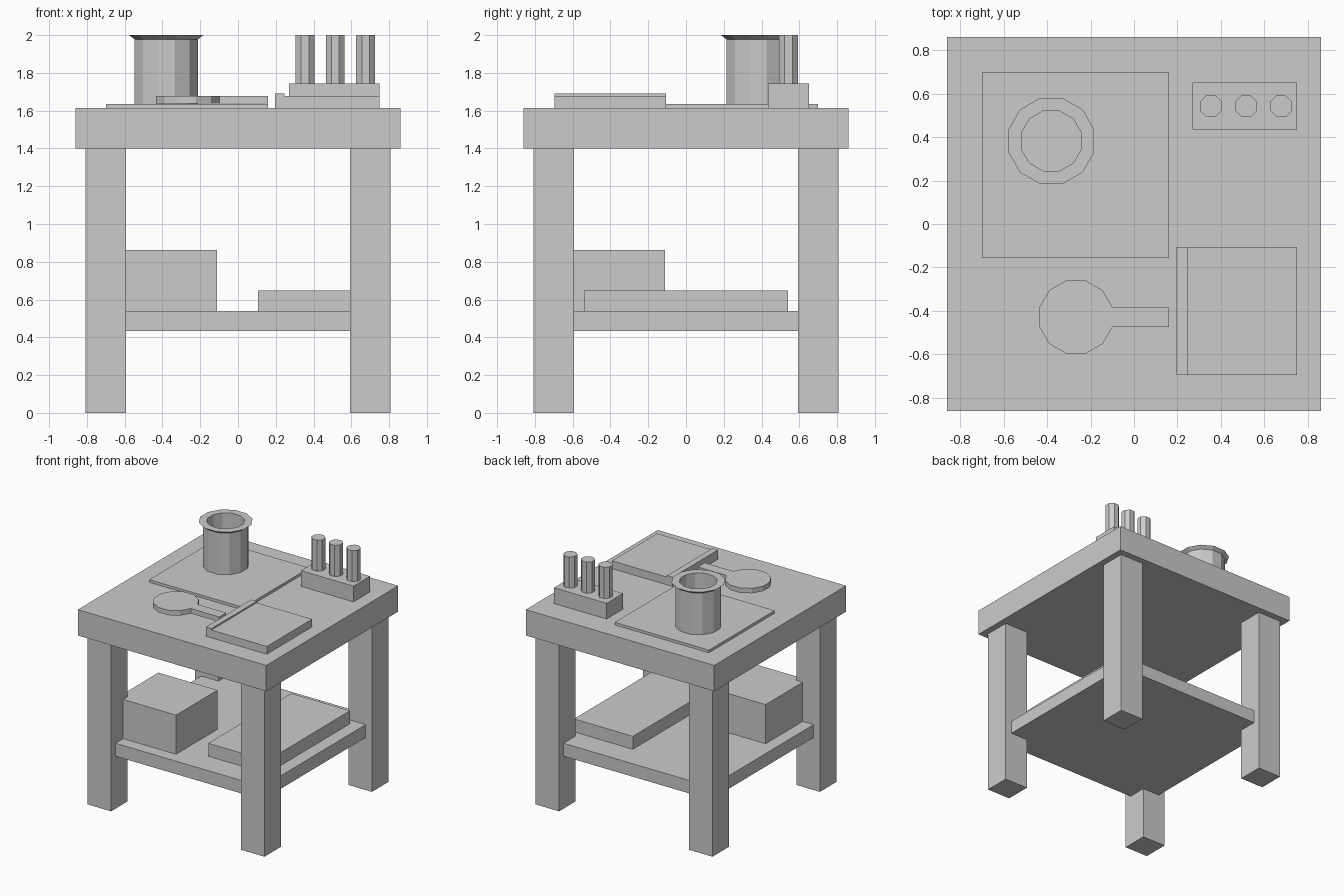
import bpy, bmesh
from math import pi, cos, sin

if "Cube" in bpy.data.objects:
    bpy.data.objects.remove(bpy.data.objects["Cube"])


def mesh_object(name, bm):
    bmesh.ops.recalc_face_normals(bm, faces=bm.faces)
    me = bpy.data.meshes.new(name)
    bm.to_mesh(me)
    bm.free()
    ob = bpy.data.objects.new(name, me)
    bpy.context.collection.objects.link(ob)
    return ob


def prism(name, points, z0, z1):
    """Extrude a flat outline from z0 to z1."""
    bm = bmesh.new()
    face = bm.faces.new([bm.verts.new((x, y, z0)) for x, y in points])
    ext = bmesh.ops.extrude_face_region(bm, geom=[face])
    for v in ext["geom"]:
        if isinstance(v, bmesh.types.BMVert):
            v.co.z = z1
    # keep the bottom cap if the extrusion removed it
    low = [e for e in bm.edges if e.is_boundary]
    if low:
        bmesh.ops.holes_fill(bm, edges=low)
    return mesh_object(name, bm)


def box(name, x0, x1, y0, y1, z0, z1):
    return prism(name, [(x0, y0), (x1, y0), (x1, y1), (x0, y1)], z0, z1)


def ring(cx, cy, apothem, n):
    """Polygon with flat sides facing the axes; starts at the +x side's upper corner."""
    r = apothem / cos(pi / n)
    return [(cx + r * cos((2 * i + 1) * pi / n), cy + r * sin((2 * i + 1) * pi / n))
            for i in range(n)]


def lathe(name, cx, cy, profile, n):
    """Skin rings of (apothem, z) and cap both ends."""
    bm = bmesh.new()
    rings = [[bm.verts.new((x, y, z)) for x, y in ring(cx, cy, a, n)] for a, z in profile]
    for lo, hi in zip(rings, rings[1:]):
        for i in range(n):
            j = (i + 1) % n
            bm.faces.new((lo[i], lo[j], hi[j], hi[i]))
    bm.faces.new(rings[0][::-1])
    bm.faces.new(rings[-1])
    return mesh_object(name, bm)


TOP = 1.613     # tabletop surface
SHELF = 0.54    # shelf surface

# table
box("tabletop", -0.86, 0.86, -0.86, 0.86, 1.4, TOP)
for sx, side in ((-1, "left"), (1, "right")):
    for sy, end in ((-1, "front"), (1, "back")):
        xs = sorted((sx * 0.593, sx * 0.807))
        ys = sorted((sy * 0.593, sy * 0.807))
        box(f"{end}_{side}_leg", *xs, *ys, 0, 1.4)
box("lower_shelf", -0.75, 0.75, -0.75, 0.75, 0.433, SHELF)

# things stored on the shelf
box("storage_box", -0.65, -0.11, -0.65, -0.11, SHELF, 0.863)
box("flat_case", 0.107, 0.645, -0.54, 0.54, SHELF, 0.647)

# mat with a flared pot
box("mat", -0.70, 0.16, -0.157, 0.70, TOP, 1.635)
lathe("pot", -0.38, 0.382,
      [(0.168, 1.635), (0.168, 1.978), (0.197, 2.0), (0.138, 2.0), (0.138, 1.665)], 12)

# stand with three pegs
box("peg_stand", 0.27, 0.75, 0.435, 0.65, TOP, 1.743)
for i in range(3):
    lathe(f"peg_{i + 1}", 0.354 + 0.161 * i, 0.542, [(0.05, 1.743), (0.05, 2.0)], 8)

# book with a raised spine
box("book", 0.245, 0.75, -0.695, -0.105, TOP, 1.677)
box("book_spine", 0.195, 0.245, -0.695, -0.105, TOP, 1.69)

# round paddle, its handle continuing from the +x side
disc = ring(-0.267, -0.428, 0.168, 12)
handle = [(0.16, disc[-1][1]), (0.16, disc[0][1])]
prism("paddle", disc + handle, 1.637, 1.678)
